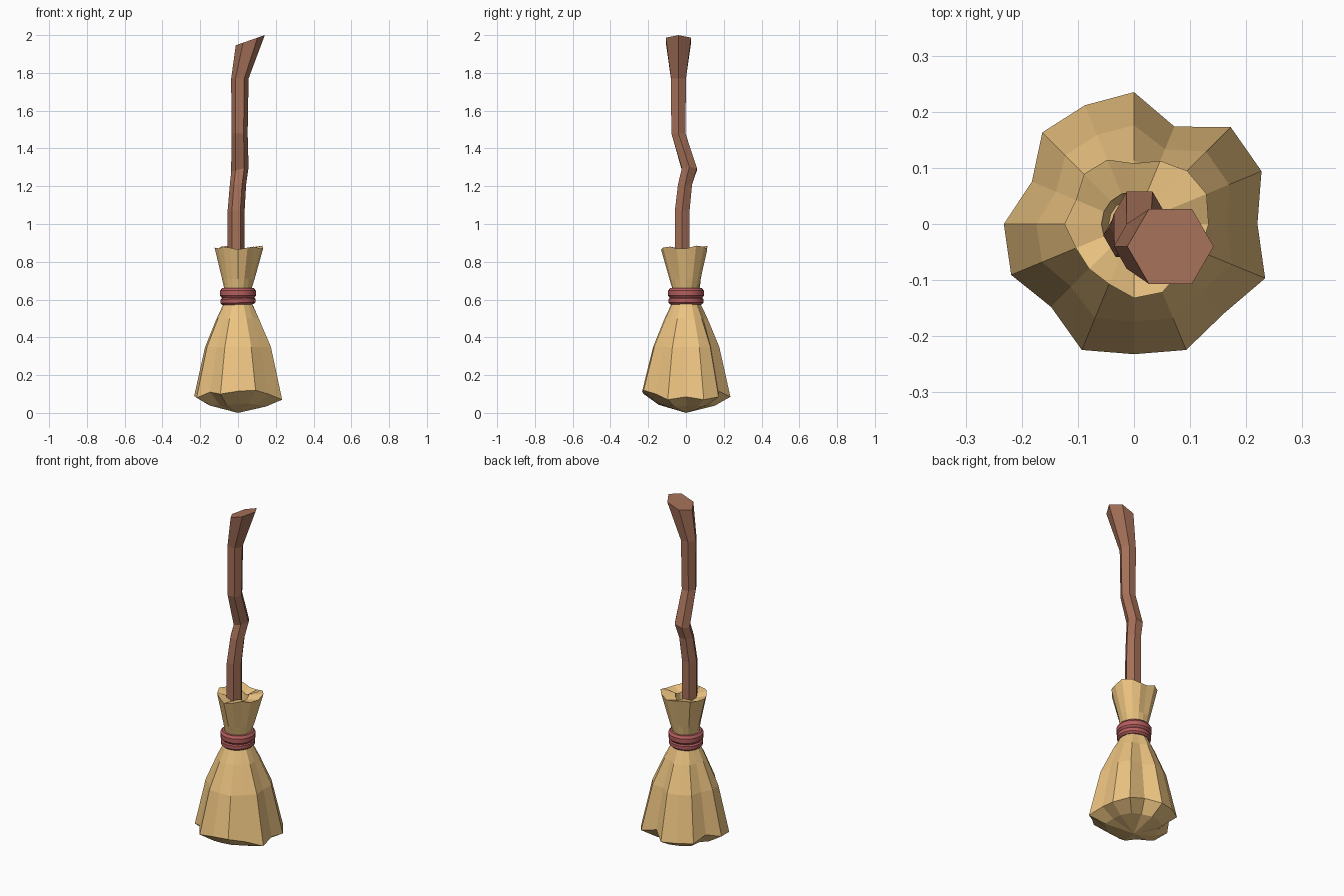
import bpy, math

if "Cube" in bpy.data.objects:
    bpy.data.objects.remove(bpy.data.objects["Cube"])


def material(name, rgb):
    m = bpy.data.materials.new(name)
    m.diffuse_color = (*rgb, 1)
    m.use_nodes = True
    m.node_tree.nodes["Principled BSDF"].inputs["Base Color"].default_value = m.diffuse_color
    return m


def loft(name, rings, mat, apex=None, cap_start=False, cap_end=False, closed=False):
    """Skin a list of equal-length point rings into one mesh."""
    n = len(rings[0])
    verts = [p for r in rings for p in r]
    faces = []
    for k in range(len(rings) if closed else len(rings) - 1):
        a, b = k * n, (k + 1) % len(rings) * n
        for i in range(n):
            j = (i + 1) % n
            faces.append((a + i, a + j, b + j, b + i))
    if apex:
        verts.append(apex)
        faces += [(len(verts) - 1, (i + 1) % n, i) for i in range(n)]
    if cap_start:
        faces.append(tuple(reversed(range(n))))
    if cap_end:
        faces.append(tuple(range((len(rings) - 1) * n, len(rings) * n)))
    me = bpy.data.meshes.new(name)
    me.from_pydata(verts, [], faces)
    me.materials.append(mat)
    ob = bpy.data.objects.new(name, me)
    bpy.context.collection.objects.link(ob)
    return ob


def ring(radii, heights, cx=0, cy=0):
    n = len(radii)
    return [(cx + r * math.cos(math.tau * i / n), cy + r * math.sin(math.tau * i / n), z)
            for i, (r, z) in enumerate(zip(radii, heights))]


wood = material("wood", (0.38, 0.165, 0.10))
straw = material("straw", (0.84, 0.55, 0.22))
cord = material("cord", (0.46, 0.11, 0.11))

# Crooked hexagonal handle: x, y, z, radius, slope of the section along x
path = [(-0.01, -0.02, 0.70, 0.045, 0), (-0.01, -0.02, 1.07, 0.045, 0),
        (0.0, -0.005, 1.21, 0.043, 0), (0.01, 0.018, 1.29, 0.046, 0.25),
        (0.008, -0.04, 1.48, 0.043, 0), (0.01, -0.04, 1.77, 0.046, 0),
        (0.065, -0.04, 1.973, 0.077, 0.35)]
loft("handle", [ring([r] * 6, [z + s * r * math.cos(math.tau * i / 6) for i in range(6)], x, y)
                for x, y, z, r, s in path], wood, cap_start=True, cap_end=True)

# Pleated bristles: irregular hem radii fade out towards the tied waist
hem = [.22, .246, .244, .188, .235, .229, .231, .197,
       .232, .237, .209, .243, .232, .243, .226, .253]
hem_z = [.085, .07, .085, .115, .085, .09, .09, .115,
         .09, .08, .11, .10, .115, .12, .10, .07]


def pleat(mean, amount):
    return [mean * (1 + amount * (r / 0.229 - 1)) for r in hem]


rings = [ring(pleat(0.15, 0.7), [0.3 * z + 0.013 for z in hem_z]),
         ring(hem, hem_z)]
for z, r, amount in [(0.35, 0.172, 0.9), (0.50, 0.112, 0.6), (0.58, 0.075, 0.2),
                     (0.66, 0.073, 0.1)]:
    rings.append(ring(pleat(r, amount), [z] * 16))

# Flared ragged collar with a rim and a hollow centre
rim = [.133, .140, .134, .122, .108, .124, .126, .112,
       .124, .112, .113, .116, .132, .132, .118, .128]
rim_z = [.87, .885, .88, .865, .87, .885, .88, .87,
         .875, .87, .88, .875, .865, .875, .88, .87]
rings.append(ring([0.4 * r + 0.035 for r in rim], [0.71] * 16))
rings.append(ring(rim, rim_z))
rings.append(ring([0.058] * 16, [z - 0.015 for z in rim_z]))
rings.append(ring([0.045] * 16, [0.74] * 16))
loft("bristles", rings, straw, apex=(0, 0, 0), cap_end=True)

# Two cord loops tied round the waist
for name, z0, z1, r, tilt in [("upper_cord", 0.608, 0.66, 0.095, 0.0),
                              ("lower_cord", 0.573, 0.613, 0.092, 0.03)]:
    h = z1 - z0
    profile = [(r - 0.03, z0), (r - 0.01, z0), (r, z0 + 0.25 * h),
               (r, z0 + 0.75 * h), (r - 0.01, z1), (r - 0.03, z1)]
    ob = loft(name, [ring([pr] * 20, [pz + tilt * pr * math.cos(math.tau * i / 20) for i in range(20)])
                     for pr, pz in profile], cord, closed=True)
    bpy.ops.object.select_all(action='DESELECT')
    ob.select_set(True)
    bpy.context.view_layer.objects.active = ob
    bpy.ops.object.shade_smooth_by_angle(angle=math.radians(30))
